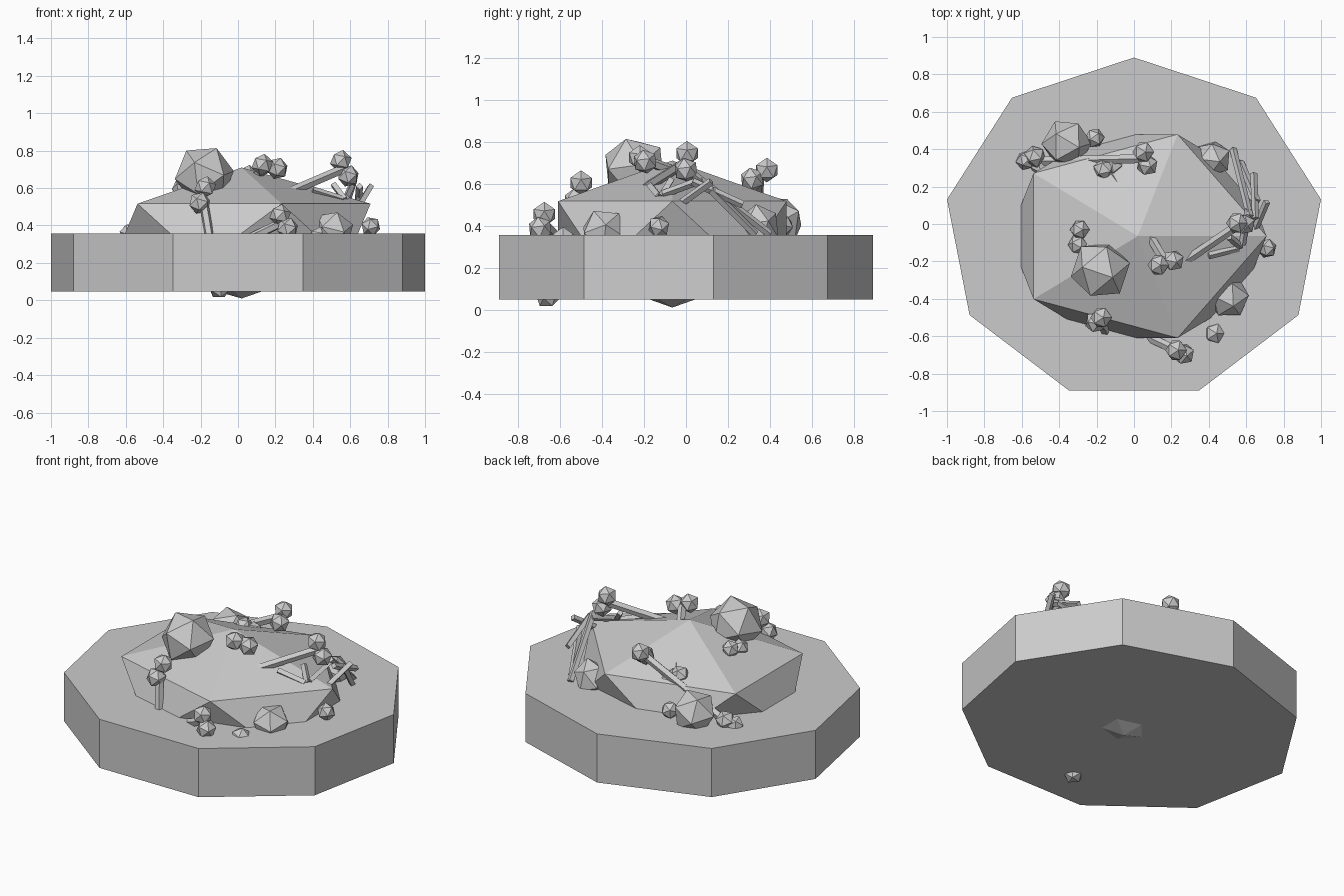
import bpy
from mathutils import Vector


def ico(name, loc, scale, rot=(0, 0, 0)):
    bpy.ops.mesh.primitive_ico_sphere_add(subdivisions=1, radius=1, location=loc, rotation=rot)
    ob = bpy.context.object
    ob.name = name
    ob.scale = scale if isinstance(scale, tuple) else (scale,) * 3
    return ob


def stick(name, a, b, radius, sides):
    a, b = Vector(a), Vector(b)
    d = b - a
    bpy.ops.mesh.primitive_cylinder_add(vertices=sides, radius=radius, depth=d.length, location=(a + b) / 2)
    ob = bpy.context.object
    ob.name = name
    ob.rotation_euler = d.to_track_quat('Z', 'Y').to_euler()
    return ob


def bone(name, start, end):
    """Shaft with a pair of knobs at each end."""
    mids = [sum((Vector(p) for p in pair), Vector()) / len(pair) for pair in (start, end)]
    stick(name + "_shaft", mids[0], mids[1], 0.025, 5)
    for i, p in enumerate(start + end):
        ico(f"{name}_knob_{i}", p, 0.06, (0.3 * i, 0.2, 0.5 * i))


# Nine-sided slab
bpy.ops.mesh.primitive_cylinder_add(vertices=9, radius=1, depth=0.308, location=(0, -0.028, 0.202))
base = bpy.context.object
base.name = "ground_slab"
base.scale = (1.015, 0.918, 1)
top = max(base.data.vertices, key=lambda v: v.co.y)
assert abs(top.co.x) < 1e-3

# Rocky mound
ico("mound", (0.02, -0.065, 0.36), (0.77, 0.64, 0.35))

# Long bones
bone("bone_a", [(0.13, -0.22, 0.725), (0.21, -0.195, 0.705)],
     [(-0.16, 0.29, 0.54), (-0.11, 0.31, 0.52)])
bone("bone_b", [(0.55, 0.005, 0.745), (0.59, 0, 0.665)],
     [(0.06, -0.33, 0.53), (0.1, -0.33, 0.46)])
bone("bone_c", [(0.05, 0.385, 0.665), (0.07, 0.315, 0.62)],
     [(-0.53, 0.36, 0.38), (-0.5, 0.31, 0.34)])
bone("bone_d", [(-0.175, -0.5, 0.605), (-0.205, -0.525, 0.52)],
     [(-0.1, -0.66, 0.065), (-0.12, -0.62, 0.12)])
bone("bone_e", [(0.225, -0.675, 0.455), (0.265, -0.695, 0.385)],
     [(-0.25, -0.44, 0.22), (-0.2, -0.48, 0.16)])
bone("bone_f", [(0.43, -0.585, 0.335)], [(0.31, -0.64, 0.105)])

# Skulls with small jaw lumps
ico("skull_1", (-0.18, -0.245, 0.67), 0.163, (0.4, 0.3, 0.4))
ico("skull_2", (-0.36, 0.43, 0.415), 0.135, (0.2, 0.5, 0.1))
ico("skull_3", (0.42, 0.35, 0.39), (0.1, 0.1, 0.12), (0.3, 0.2, 0.6))
ico("skull_4", (0.505, -0.39, 0.37), 0.115, (0.5, 0.1, 0.3))
for i, p in enumerate([(-0.29, -0.03, 0.62), (-0.3, -0.11, 0.6), (-0.21, 0.46, 0.4),
                       (-0.58, 0.34, 0.36), (0.71, -0.13, 0.395)]):
    ico(f"jaw_lump_{i}", p, 0.054, (0.4 * i, 0.3, 0.2 * i))

# Broken ribs on the right slope
ribs = [((0.62, 0.04, 0.64), (0.53, 0.4, 0.36)),
        ((0.66, 0.12, 0.57), (0.57, 0.33, 0.36)),
        ((0.64, 0.27, 0.5), (0.65, 0.03, 0.61)),
        ((0.71, 0.12, 0.61), (0.65, -0.02, 0.51)),
        ((0.61, 0.08, 0.62), (0.58, -0.11, 0.55)),
        ((0.51, -0.07, 0.62), (0.57, -0.12, 0.54)),
        ((0.4, -0.17, 0.59), (0.56, -0.13, 0.54))]
for i, (a, b) in enumerate(ribs):
    stick(f"rib_{i}", a, b, 0.019, 4)
